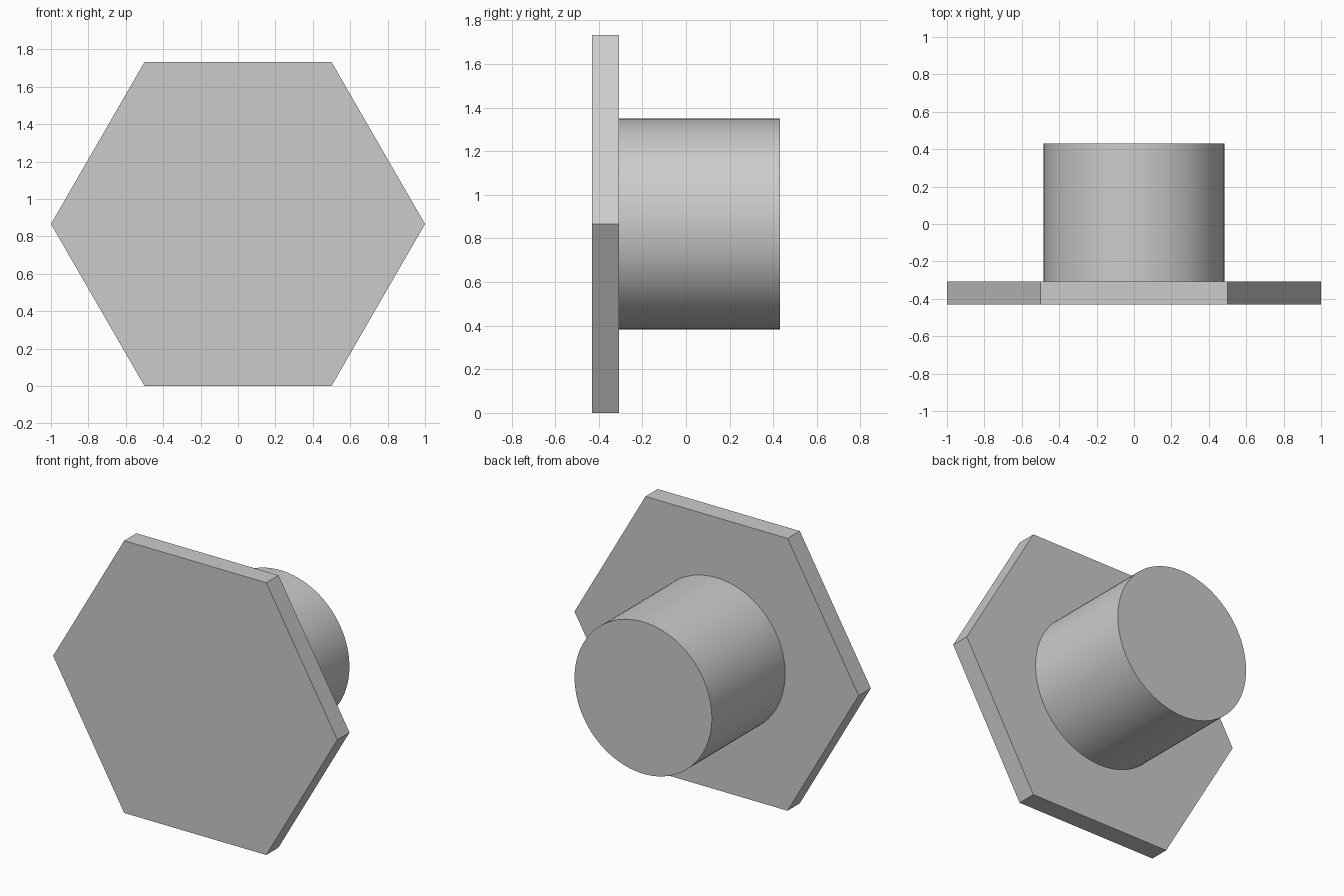
import bpy
import bmesh
from math import cos, sin, pi, sqrt, radians

cube = bpy.data.objects.get("Cube")
if cube:
    bpy.data.objects.remove(cube, do_unlink=True)

# Single grey material
grey = bpy.data.materials.new("plain_grey")
grey.use_nodes = True
colour = (0.6, 0.6, 0.6, 1.0)
grey.diffuse_color = colour
grey.node_tree.nodes["Principled BSDF"].inputs["Base Color"].default_value = colour

CENTRE_Z = sqrt(3) / 2


def prism(name, sides, radius, y_front, y_back):
    """Regular prism along y, with its first corner on +x."""
    bm = bmesh.new()
    ring = [bm.verts.new((radius * cos(2 * pi * i / sides), y_front,
                          radius * sin(2 * pi * i / sides)))
            for i in range(sides)]
    cap = bm.faces.new(ring)
    grown = bmesh.ops.extrude_face_region(bm, geom=[cap], use_keep_orig=True)
    moved = [g for g in grown["geom"] if isinstance(g, bmesh.types.BMVert)]
    bmesh.ops.translate(bm, verts=moved, vec=(0, y_back - y_front, 0))
    bmesh.ops.recalc_face_normals(bm, faces=bm.faces)
    mesh = bpy.data.meshes.new(name)
    bm.to_mesh(mesh)
    bm.free()
    mesh.materials.append(grey)
    obj = bpy.data.objects.new(name, mesh)
    obj.location.z = CENTRE_Z
    bpy.context.collection.objects.link(obj)
    return obj


# Hexagonal front plate
prism("hex_plate", 6, 1.0, -0.43, -0.307)

# Round boss behind the plate, smooth around its side
boss = prism("round_boss", 96, 0.483, -0.307, 0.43)
bpy.ops.object.select_all(action="DESELECT")
boss.select_set(True)
bpy.context.view_layer.objects.active = boss
bpy.ops.object.shade_smooth_by_angle(angle=radians(30))
